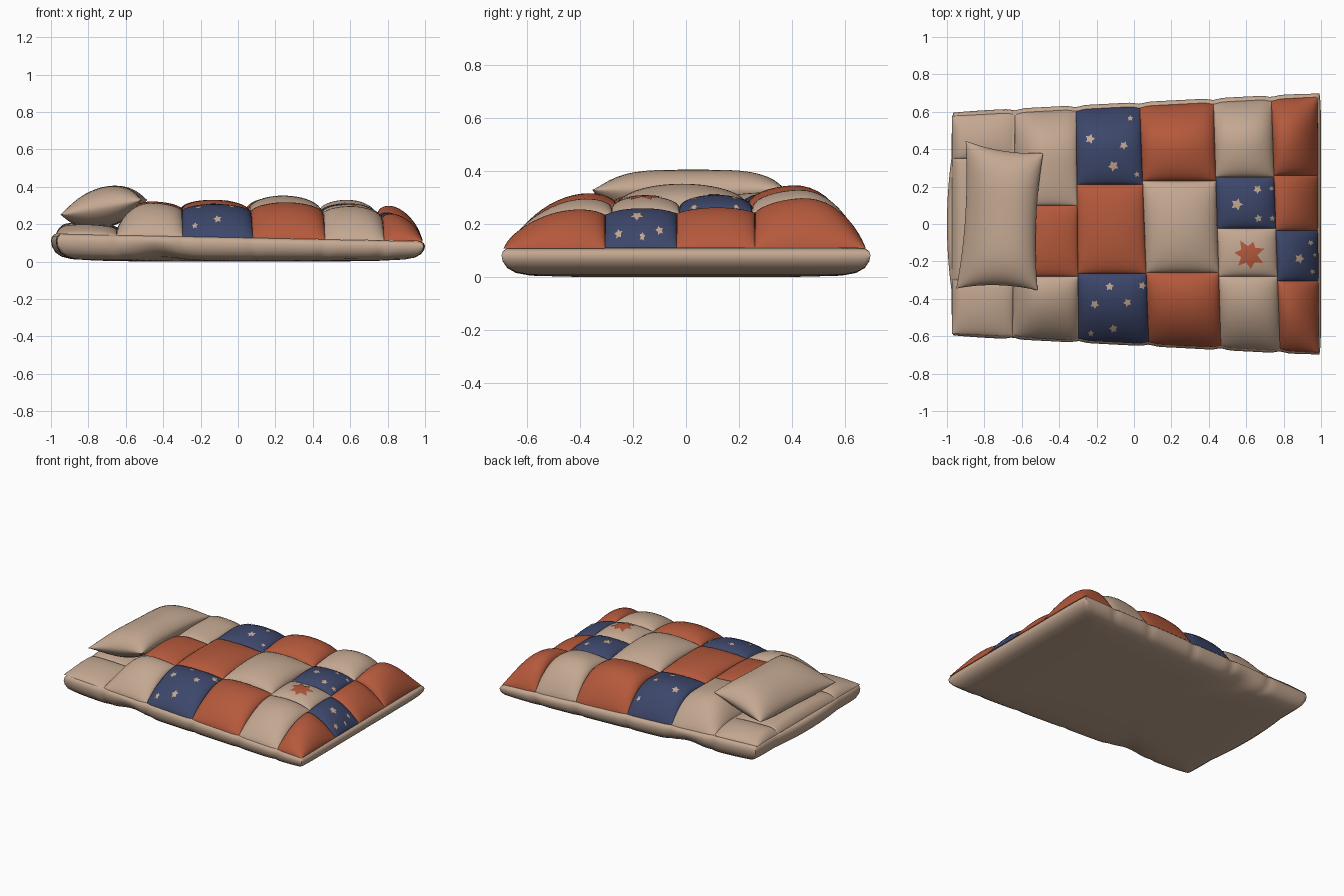
import bpy, bmesh, math

cube = bpy.data.objects.get("Cube")
if cube:
    bpy.data.objects.remove(cube)


def material(name, rgb):
    m = bpy.data.materials.new(name)
    m.use_nodes = True
    m.diffuse_color = (*rgb, 1)
    m.node_tree.nodes["Principled BSDF"].inputs["Base Color"].default_value = (*rgb, 1)
    return m


MATS = [material("cream_cloth", (0.55, 0.39, 0.285)),
        material("rust_cloth", (0.46, 0.1, 0.045)),
        material("navy_cloth", (0.046, 0.062, 0.145))]
CREAM, RUST, NAVY = range(3)


def finish(name, bm, angle=50, recalc=True):
    if recalc:
        bmesh.ops.recalc_face_normals(bm, faces=bm.faces)
    mesh = bpy.data.meshes.new(name)
    bm.to_mesh(mesh)
    bm.free()
    ob = bpy.data.objects.new(name, mesh)
    bpy.context.collection.objects.link(ob)
    for m in MATS:
        mesh.materials.append(m)
    bpy.ops.object.select_all(action='DESELECT')
    ob.select_set(True)
    bpy.context.view_layer.objects.active = ob
    bpy.ops.object.shade_smooth_by_angle(angle=math.radians(angle))


def lerp(a, b, t):
    return a + (b - a) * t


# Column seams as (x at front, x at back)
SEAMS = [(-0.972, -0.972), (-0.65, -0.635), (-0.295, -0.31), (0.08, 0.03),
         (0.465, 0.425), (0.78, 0.735), (0.987, 0.982)]
# Per column, front to back: inner row seams, cell colours, cell loft
ROWS = [((-0.3, 0.35), (CREAM, CREAM, CREAM), (0.03, 0.03, 0.03)),
        ((-0.28, 0.1), (CREAM, RUST, CREAM), (0.06, 0.04, 0.04)),
        ((-0.265, 0.21), (NAVY, RUST, NAVY), (0.055, 0.055, 0.055)),
        ((-0.26, 0.23), (RUST, CREAM, RUST), (0.07, 0.085, 0.08)),
        ((-0.28, -0.025, 0.25), (CREAM, CREAM, NAVY, CREAM), (0.055, 0.045, 0.05, 0.07)),
        ((-0.305, -0.035, 0.26), (RUST, NAVY, RUST, RUST), (0.065, 0.045, 0.045, 0.085))]


def half_width(x, back):
    # Widens toward the foot, with a small notch at each column seam
    notch = sum(math.exp(-((x - s[back]) / 0.03) ** 2) for s in SEAMS[1:-1])
    return 0.65 + 0.052 * x - 0.009 * notch


def rim(x):
    return 0.128 - 0.02 * x


def rise(d, reach):
    t = min(max(d / reach, 0), 1)
    return 1 - (1 - t) ** 2.5


def seam_x(i, y):
    front, back = SEAMS[i]
    return lerp(front, back, (y + 0.65) / 1.3)


def row_edges(c, x):
    return [-half_width(x, 0) + 0.012, *ROWS[c][0], half_width(x, 1) - 0.022]


def puffed(x, y, u, v, loft):
    # Overall swell, low at the head end, plus the bulge of one cell
    lo, *_, hi = row_edges(0, x)
    edge = rise(y - lo, 0.46) * rise(hi - y, 0.26) * rise(x + 0.973, 0.06) * rise(0.987 - x, 0.4)
    step = rise(x + 0.645, 0.2)
    bulge = max(0, (1 - (2 * u - 1) ** 2) * (1 - (2 * v - 1) ** 2)) ** 0.5
    return rim(x) + lerp(0.035, 0.145, step) * edge + loft * bulge


def top_height(x, y):
    # Height of the quilt surface above any point
    c = max(i for i in range(len(ROWS)) if i == 0 or x >= seam_x(i, y))
    e = row_edges(c, x)
    r = max(i for i in range(len(e) - 1) if i == 0 or y >= e[i])
    u = (x - seam_x(c, y)) / (seam_x(c + 1, y) - seam_x(c, y))
    return puffed(x, y, u, (y - e[r]) / (e[r + 1] - e[r]), ROWS[c][2][r])


def add_grid(bm, n, point, mat):
    steps = [(1 - math.cos(math.pi * i / n)) / 2 for i in range(n + 1)]
    g = [[bm.verts.new(point(u, v)) for v in steps] for u in steps]
    for i in range(n):
        for j in range(n):
            f = bm.faces.new((g[i][j], g[i + 1][j], g[i + 1][j + 1], g[i][j + 1]))
            f.material_index = mat


# Quilt top: one puffed patch per cell
bm = bmesh.new()
for c, (_, colours, lofts) in enumerate(ROWS):
    for r, (colour, loft) in enumerate(zip(colours, lofts)):
        def patch(u, v):
            x, y = lerp(SEAMS[c][0], SEAMS[c + 1][0], u), 0
            for _ in range(4):
                e = row_edges(c, x)
                y = lerp(e[r], e[r + 1], v)
                x = lerp(seam_x(c, y), seam_x(c + 1, y), u)
            return x, y, puffed(x, y, u, v, loft)
        add_grid(bm, 20, patch, colour)
finish("quilt_top", bm, 60, recalc=False)

# Mattress: rounded edge profile swept around the outline, closed below
N = 80
side = [lerp(-1, 1, i / N) for i in range(N)]
square = ([(s, -1) for s in side] + [(1, s) for s in side]
          + [(-s, 1) for s in side] + [(-1, -s) for s in side])
PROFILE = [(0.08, 0.88), (0.022, 1.0), (0.006, 0.9), (0, 0.74), (0.005, 0.52),
           (0.022, 0.29), (0.055, 0.13), (0.11, 0.05), (0.25, 0.02), (0.5, 0), (0.8, 0)]


def outline(s, t):
    x = s
    if s < 0:
        x = s * (0.975 + 0.025 * max(0, 1 - (t / 0.6) ** 2))
    # Corners are softened slightly
    k = 1 - 0.008 * (abs(s) * abs(t)) ** 12
    return x * k, t * half_width(x, t > 0) * k


bm = bmesh.new()
rings = []
for inset, h in PROFILE:
    ring = []
    for s, t in square:
        x, y = outline(s, t)
        lift = 0.05 * math.exp(-((x + 0.45) / 0.13) ** 2) * abs(t) ** 4 * (1 - inset) ** 8
        lift += 0.012 * abs(s) ** 8 * (1 - inset) ** 6
        ky = 1 - inset / 0.75 if inset < 0.3 else 1 - inset
        ring.append(bm.verts.new((x * (1 - inset), y * ky, lerp(lift, rim(x), h))))
    rings.append(ring)
for a, b in zip(rings, rings[1:]):
    for i in range(len(a)):
        j = (i + 1) % len(a)
        bm.faces.new((a[i], b[i], b[j], a[j]))
bm.faces.new(rings[-1])
finish("mattress", bm, 70)

# Pillow: two domes over a tilted four-cornered outline with drawn-in sides
CORNERS = ((-0.95, -0.345), (-0.515, -0.355), (-0.9, 0.445), (-0.485, 0.38))
bm = bmesh.new()
for face in (1, -1):
    def pillow(u, v):
        a, b = 2 * u - 1, 2 * v - 1
        s = (a * (1 - 0.11 * (1 - b * b)) + 1) / 2
        t = (b * (1 - 0.06 * (1 - a * a)) + 1) / 2
        p, q, m, n = CORNERS
        x = lerp(lerp(p[0], q[0], s), lerp(m[0], n[0], s), t)
        y = lerp(lerp(p[1], q[1], s), lerp(m[1], n[1], s), t)
        dome = max(0, (1 - a * a) * (1 - b ** 4)) ** 0.6
        return x, y, 0.29 + 0.04 * a + face * 0.11 * dome
    add_grid(bm, 24, pillow, CREAM)
bmesh.ops.remove_doubles(bm, verts=bm.verts, dist=0.0005)
finish("pillow", bm, 80)


def add_badge(bm, cx, cy, radii, size, turn, mat):
    # Thin patch that follows the quilt surface
    def ring(k):
        out = []
        for i, rad in enumerate(radii):
            a = turn + math.tau * i / len(radii)
            x, y = cx + math.cos(a) * rad * size * k, cy + math.sin(a) * rad * size * k
            out.append(bm.verts.new((x, y, top_height(x, y) + 0.004)))
        return out
    rings = [ring(k) for k in (0.3, 0.65, 1)]
    faces = [bm.faces.new(rings[0])]
    for a, b in zip(rings, rings[1:]):
        for i in range(len(a)):
            j = (i + 1) % len(a)
            faces.append(bm.faces.new((a[i], b[i], b[j], a[j])))
    for f in faces:
        f.material_index = mat


# Cream stars on the navy patches: x, y, size
STARS = [(-0.02, 0.565, 0.016), (-0.235, 0.455, 0.027), (-0.055, 0.42, 0.024),
         (-0.11, 0.31, 0.03), (0.015, 0.265, 0.016), (-0.13, -0.335, 0.024),
         (0.045, -0.33, 0.022), (-0.21, -0.43, 0.025), (-0.035, -0.42, 0.024),
         (-0.11, -0.56, 0.024), (-0.23, -0.585, 0.018), (0.55, 0.105, 0.033),
         (0.66, 0.185, 0.024), (0.735, 0.19, 0.014), (0.665, 0.03, 0.022),
         (0.74, 0.03, 0.016), (0.885, -0.185, 0.027), (0.945, -0.1, 0.016),
         (0.955, -0.255, 0.016), (0.967, -0.165, 0.012)]
bm = bmesh.new()
for i, (x, y, size) in enumerate(STARS):
    add_badge(bm, x, y, (1, 0.55) * 5, size, 0.3 + i, CREAM)
finish("star_patches", bm, recalc=False)

# Rust leaf on a cream patch
bm = bmesh.new()
LEAF = (1, 0.55, 0.8, 0.5, 1, 0.55, 0.9, 0.5, 0.95, 0.55, 0.9, 0.6, 1, 0.5)
add_badge(bm, 0.615, -0.162, LEAF, 0.088, 0.35, RUST)
finish("leaf_patch", bm, recalc=False)
